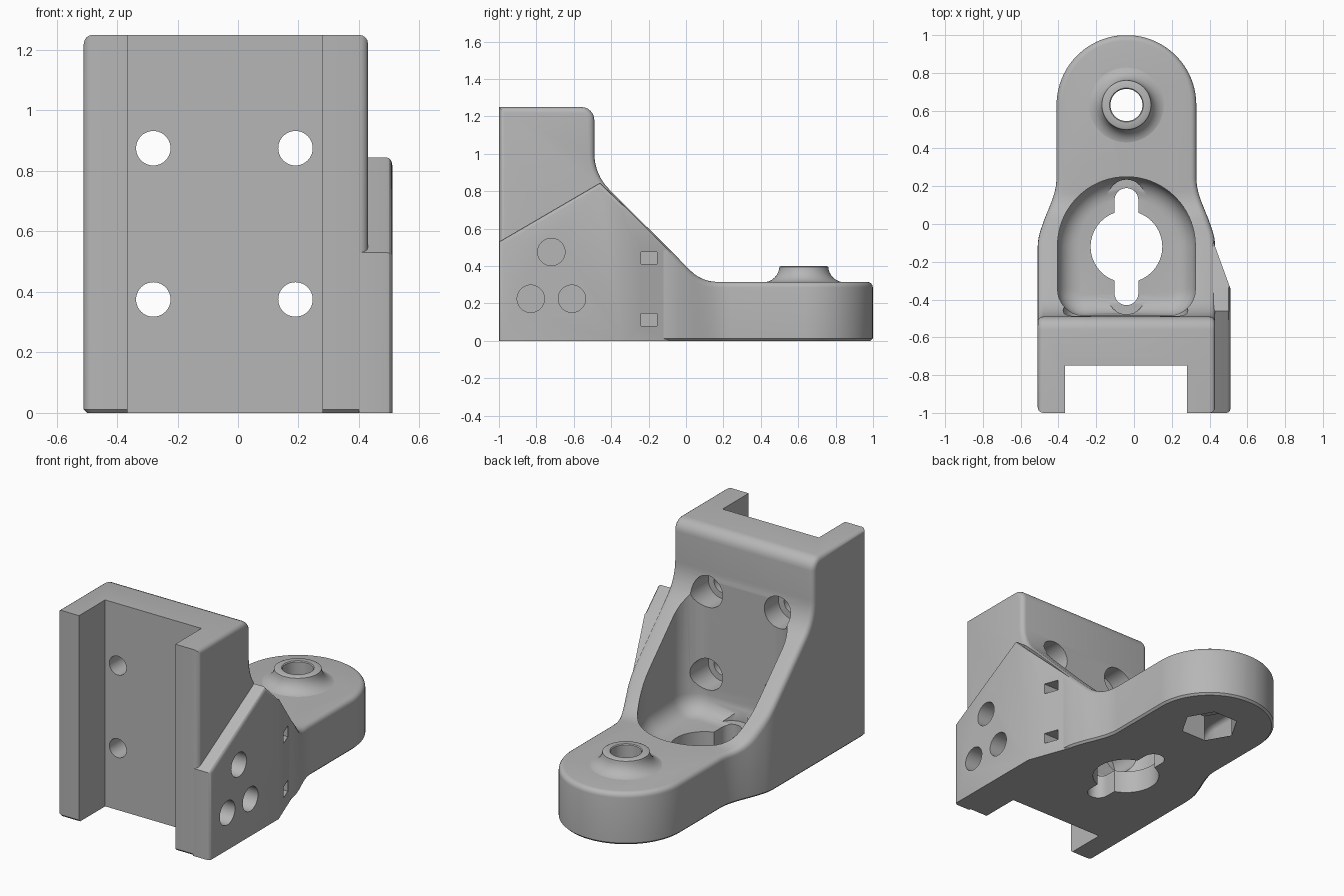
import bpy, bmesh, math

if "Cube" in bpy.data.objects:
    bpy.data.objects.remove(bpy.data.objects["Cube"], do_unlink=True)

grey = bpy.data.materials.new("plain grey")
grey.use_nodes = True
COLOUR = (0.47, 0.47, 0.47, 1)
grey.diffuse_color = COLOUR
grey.node_tree.nodes["Principled BSDF"].inputs["Base Color"].default_value = COLOUR

CX = -0.04        # centre line of the bracket
BOSS_Y = 0.63     # centre of the rounded tongue end


def arc(cx, cy, r, a0, a1, n):
    """Points along an arc, angles in degrees."""
    angles = [math.radians(a0 + (a1 - a0) * i / n) for i in range(n + 1)]
    return [(cx + r * math.cos(a), cy + r * math.sin(a)) for a in angles]


def circle(cx, cy, r, n=40):
    return arc(cx, cy, r, 0, 360, n)[:-1]


def stadium(y0, y1, r):
    return arc(CX, y1 - r, r, 0, 180, 16) + arc(CX, y0 + r, r, 180, 360, 16)


def rectangle(u0, u1, v0, v1):
    return [(u0, v0), (u1, v0), (u1, v1), (u0, v1)]


def finish(bm, name):
    bmesh.ops.recalc_face_normals(bm, faces=bm.faces)
    mesh = bpy.data.meshes.new(name)
    bm.to_mesh(mesh)
    bm.free()
    mesh.materials.append(grey)
    ob = bpy.data.objects.new(name, mesh)
    bpy.context.scene.collection.objects.link(ob)
    return ob


def round_edges(bm, edges, size, segments):
    bmesh.ops.recalc_face_normals(bm, faces=bm.faces)
    bmesh.ops.bevel(bm, geom=edges, offset=size, offset_type='OFFSET', segments=segments,
                    profile=0.5, affect='EDGES', clamp_overlap=False)


def prism(name, outline, lo, hi, axis, floor_round=0):
    """Extrude a flat outline along an axis, optionally rounding its lower rim."""
    place = {'X': lambda u, v, w: (w, u, v),
             'Y': lambda u, v, w: (u, w, v),
             'Z': lambda u, v, w: (u, v, w)}[axis]
    bm = bmesh.new()
    a = [bm.verts.new(place(u, v, lo)) for u, v in outline]
    b = [bm.verts.new(place(u, v, hi)) for u, v in outline]
    low = bm.faces.new(a)
    bm.faces.new(b[::-1])
    for i in range(len(a)):
        bm.faces.new((a[i - 1], a[i], b[i], b[i - 1]))
    if floor_round:
        round_edges(bm, list(low.edges), floor_round, 6)
    return finish(bm, name)


def cut(targets, *args, **kw):
    """Subtract a prism from each target."""
    cutter = prism("cutter", *args, **kw)
    cutter.hide_render = True
    for ob in targets:
        mod = ob.modifiers.new("cut", 'BOOLEAN')
        mod.operation = 'DIFFERENCE'
        mod.solver = 'EXACT'
        mod.object = cutter
        bpy.context.view_layer.objects.active = ob
        bpy.ops.object.modifier_apply(modifier=mod.name)
    bpy.data.objects.remove(cutter, do_unlink=True)


def half_width(y):
    if y > BOSS_Y:
        return math.sqrt(max(0.37 ** 2 - (y - BOSS_Y) ** 2, 0))
    t = min(max((y + 0.12) / 0.36, 0), 1)
    return 0.47 - 0.10 * t * t * (3 - 2 * t)


def make_bracket():
    # side profile of the upper surface, from the front to the tongue tip
    top = [(-1, 1.25)] + arc(-0.56, 1.18, 0.07, 90, 0, 6)
    top += arc(-0.224, 1.0, 0.266, 180, 225, 8)
    split = len(top)
    top += [(y, 0.4 - y) for y in (-0.12, -0.08, -0.04)]
    top += arc(0.167, 0.515, 0.2, 225, 270, 6)
    flat = len(top) - 1
    top += [(y, 0.315) for y in (0.2, 0.24)]
    top += [(y, 0.315) for _, y in arc(0, BOSS_Y, 0.37, 0, 86, 20)]
    bm = bmesh.new()
    upper, lower, front = [], [], []
    for s in (-1, 1):
        up = [bm.verts.new((CX + s * half_width(y), y, z)) for y, z in top]
        lo = [bm.verts.new((v.co.x, v.co.y, 0)) for v in up[split:]]
        fr = bm.verts.new((up[0].co.x, -1, 0))
        bm.faces.new(up[:split + 1] + [lo[0], fr])
        for i in range(len(lo) - 1):
            bm.faces.new((up[split + i], up[split + i + 1], lo[i + 1], lo[i]))
        upper.append(up)
        lower.append(lo)
        front.append(fr)
    (ul, ur), (ll, lr) = upper, lower
    for i in range(flat):
        bm.faces.new((ul[i], ul[i + 1], ur[i + 1], ur[i]))
    bm.faces.new(ul[flat:] + ur[flat:][::-1])
    bm.faces.new([front[0]] + ll + lr[::-1] + [front[1]])
    bm.faces.new((front[0], front[1], ur[0], ul[0]))
    bm.faces.new((ul[-1], ur[-1], lr[-1], ll[-1]))
    # rounded upper rim, then a fine chamfer round the base
    rim = [bm.edges.get((ul[-1], ur[-1]))]
    for up, fr in zip(upper, front):
        rim += [bm.edges.get(pair) for pair in zip(up, up[1:])]
        rim.append(bm.edges.get((fr, up[0])))
    round_edges(bm, rim, 0.03, 4)
    base = [e for e in bm.edges if all(abs(v.co.z) < 1e-6 for v in e.verts)]
    round_edges(bm, base, 0.012, 1)
    return finish(bm, "bracket_body")


def make_side_pad():
    shape = [(-1, 0, .51), (-1, .53, .51), (-.46, .845, .51), (-.34, .73, .51),
             (-.08, .47, .415), (-.08, 0, .415), (-.34, 0, .51)]
    bm = bmesh.new()
    out = [bm.verts.new((x, y, z)) for y, z, x in shape]
    inn = [bm.verts.new((0.40, y, z)) for y, z, x in shape]
    bm.faces.new(out[:4] + out[6:])
    bm.faces.new(out[3:])
    bm.faces.new(inn[::-1])
    for i in range(len(out)):
        bm.faces.new((out[i - 1], out[i], inn[i], inn[i - 1]))
    round_edges(bm, [bm.edges.get((out[i], out[i + 1])) for i in range(3)], 0.02, 3)
    return finish(bm, "side_pad")


def make_boss():
    # turned collar with a concave foot
    profile = [(0.085, 0.312)] + arc(0.22, 0.402, 0.09, 270, 184, 8)
    profile += [(0.122, 0.40), (0.09, 0.40), (0.085, 0.395)]
    bm = bmesh.new()
    n = 48
    rings = []
    for k in range(n):
        a = math.tau * k / n
        rings.append([bm.verts.new((CX + r * math.cos(a), BOSS_Y + r * math.sin(a), z))
                      for r, z in profile])
    for k in range(n):
        for i in range(len(profile)):
            bm.faces.new((rings[k - 1][i - 1], rings[k][i - 1], rings[k][i], rings[k - 1][i]))
    return finish(bm, "boss_collar")


body, pad, boss = make_bracket(), make_side_pad(), make_boss()

# front channel
cut([body], rectangle(-0.365, 0.28, -1.2, -0.75), -0.2, 1.5, 'Z')

# rounded pocket in the sloping back
pocket = arc(CX, -0.115, 0.365, 0, 180, 36)
pocket += arc(CX - 0.225, -0.345, 0.14, 180, 270, 8) + arc(CX + 0.225, -0.345, 0.14, 270, 360, 8)
cut([body], pocket, 0.14, 1.15, 'Z', floor_round=0.11)

# keyhole in the pocket floor, with clearance for a screw head
cut([body], stadium(-0.478, 0.235, 0.1), 0.15, 0.3, 'Z')
cut([body], stadium(-0.43, 0.19, 0.063), -0.1, 0.2, 'Z')
cut([body], circle(CX, -0.12, 0.19), -0.1, 0.2, 'Z')

# four counterbored screw holes through the wall
for x in (-0.28, 0.19):
    for z, reach in ((0.375, -0.41), (0.875, -0.3)):
        cut([body], circle(x, z, 0.057), -0.9, -0.45, 'Y')
        cut([body], circle(x, z, 0.095), -0.62, reach, 'Y')

# tongue bore and hexagonal nut pocket
cut([body], circle(CX, BOSS_Y, 0.085, 48), -0.1, 0.4, 'Z')
cut([body], circle(CX, BOSS_Y, 0.166, 6), -0.1, 0.16, 'Z')

# blind holes and small slots in the side pad
for y, z in ((-0.72, 0.475), (-0.83, 0.225), (-0.61, 0.225)):
    cut([body, pad], circle(y, z, 0.073), 0.33, 0.6, 'X')
for z in (0.08, 0.41):
    cut([body, pad], rectangle(-0.24, -0.155, z, z + 0.065), 0.37, 0.6, 'X')

# smooth shading with sharp edges kept
bpy.ops.object.select_all(action='DESELECT')
for ob in (body, pad, boss):
    ob.select_set(True)
bpy.context.view_layer.objects.active = body
bpy.ops.object.shade_smooth_by_angle(angle=math.radians(30))
